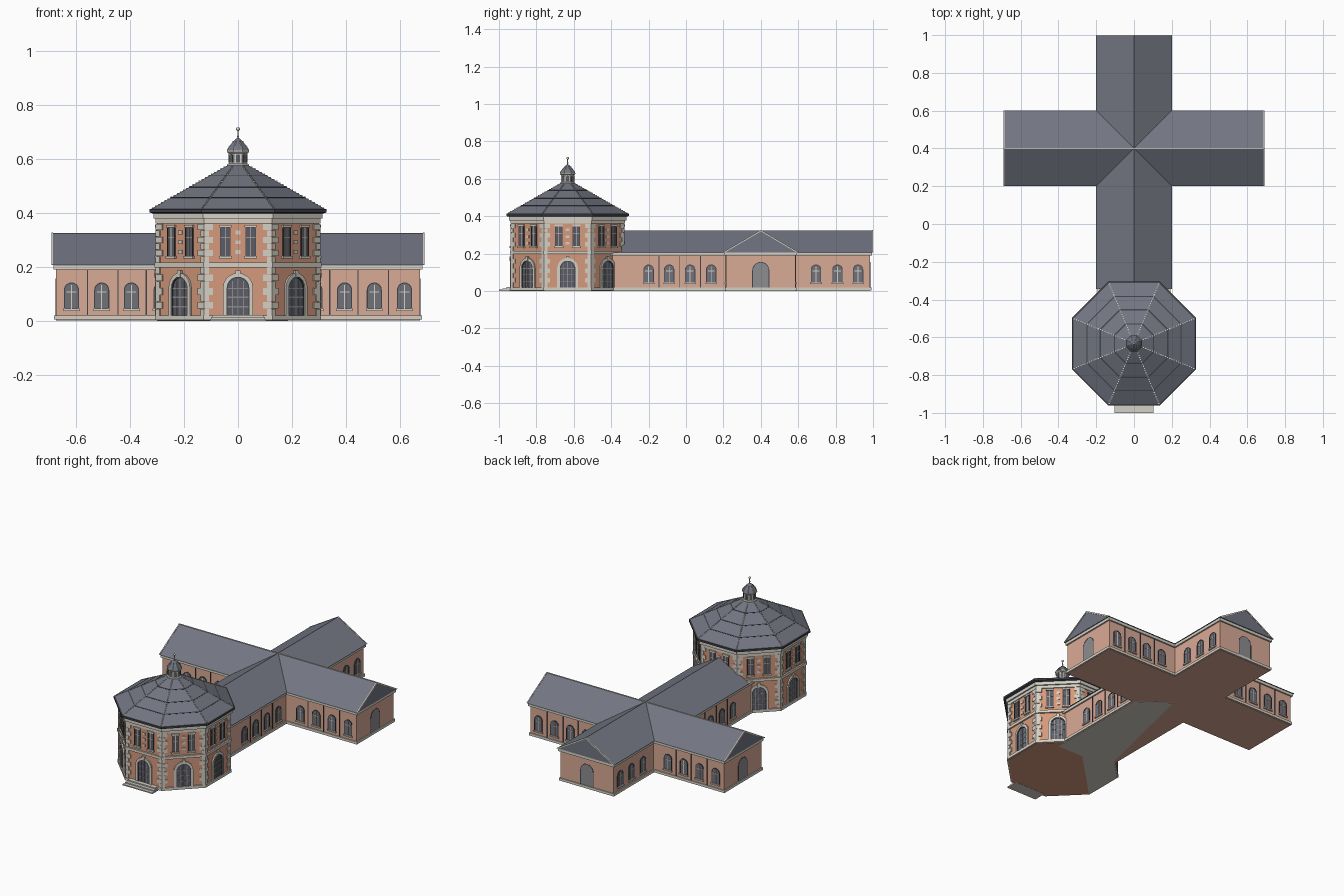
import bpy, bmesh
from math import pi, sin, cos, tan
from mathutils import Matrix, Vector

if "Cube" in bpy.data.objects:
    bpy.data.objects.remove(bpy.data.objects["Cube"])


def material(name, r, g, b):
    rgba = [(c / 255) ** 2.2 for c in (r, g, b)] + [1]
    m = bpy.data.materials.new(name)
    m.use_nodes = True
    m.diffuse_color = rgba
    m.node_tree.nodes["Principled BSDF"].inputs["Base Color"].default_value = rgba
    return m


PLASTER = material("pale brick", 217, 169, 148)
BRICK = material("orange brick", 213, 152, 123)
STONE = material("light stone", 212, 208, 197)
SLATE = material("slate", 114, 117, 129)
DARK = material("dark metal", 68, 69, 76)
GLASS = material("glass", 112, 113, 121)
DEEP = material("dark glass", 92, 93, 102)
DOOR = material("grey door", 140, 140, 144)

parts = {}


def part(name, mat):
    return parts.setdefault(name, (bmesh.new(), mat))[0]


def prism(bm, pts, to_world, d0, d1):
    """Extrude a 2D outline from depth d0 to d1, mapped by to_world(u, v, d)."""
    a, b = ([bm.verts.new(to_world(u, v, d)) for u, v in pts] for d in (d0, d1))
    bm.faces.new(a)
    bm.faces.new(b[::-1])
    for i in range(len(pts)):
        j = (i + 1) % len(pts)
        bm.faces.new((a[i], b[i], b[j], a[j]))


def upright(u, v, d):
    return Vector((u, v, d))


def along_y(u, v, d):
    return Vector((u, d, v))


def wall(x, y, angle):
    """Wall frame: u runs along the wall, v is up, d points outward."""
    t, n = Vector((cos(angle), sin(angle), 0)), Vector((sin(angle), -cos(angle), 0))
    return lambda u, v, d: Vector((x, y, 0)) + t * u + n * d + Vector((0, 0, v))


def rect(u0, u1, v0, v1):
    return [(u0, v0), (u1, v0), (u1, v1), (u0, v1)]


def arch(u, w, z0, z1, steps=10):
    arc = [(u + w * cos(pi * i / steps), z1 - w + w * sin(pi * i / steps)) for i in range(steps + 1)]
    return [(u - w, z0), (u + w, z0)] + arc


def arch_band(u, w, t, z0, z1):
    return arch(u, w + t, z0, z1 + t)[1:] + [(u - w - t, z0), (u - w, z0)] + arch(u, w, z0, z1)[:0:-1]


def lathe(bm, profile, cx=0, cy=0, sides=8):
    """Stack of regular polygons given as (apothem, height)."""
    rings = []
    for r, z in profile:
        R = r / cos(pi / sides)
        rings.append([bm.verts.new((cx + R * cos(2 * pi * (k + .5) / sides),
                                    cy + R * sin(2 * pi * (k + .5) / sides), z)) for k in range(sides)])
    for lo, hi in zip(rings, rings[1:]):
        for k in range(sides):
            j = (k + 1) % sides
            bm.faces.new((lo[k], lo[j], hi[j], hi[k]))
    bm.faces.new(rings[0][::-1])
    bm.faces.new(rings[-1])


def dots(bm, a, b, count, r):
    for i in range(count):
        p = Vector(a).lerp(Vector(b), (i + .5) / count)
        bmesh.ops.create_cube(bm, size=2 * r, matrix=Matrix.Translation(p))


# Cross-shaped wings
W, XE, YE, YC, Y0 = .185, .675, .985, .4, -.5


def cross(o):
    w, x, n, s = W + o, XE + o, YC + W + o, YC - W - o
    right = [(w, Y0), (w, s), (x, s), (x, n), (w, n), (w, YE + o)]
    return right + [(-u, v) for u, v in right[::-1]]


prism(part("wing_walls", PLASTER), cross(0), upright, .001, .207)
prism(part("wing_plinth", STONE), cross(.006), upright, .004, .02)
prism(part("wing_cornice", STONE), cross(.009), upright, .189, .206)
prism(part("nave_floor", STONE), [(-W, -.45), (W, -.45), (W, YC - W), (0, .35)], upright, 0, .003)

# Crossing gable roofs with light verges and ridge
gable = [(-.2, .207), (.2, .207), (0, .325)]
verge = [(-.2, .207), (-.19, .207), (0, .319), (.19, .207), (.2, .207), (.2, .209), (0, .327), (-.2, .209)]


def along_x(u, v, d):
    return Vector((d, YC + u, v))


roof = part("wing_roof", SLATE)
prism(roof, gable, along_y, -.345, .998)
prism(roof, gable, along_x, -.688, .688)
for e in (-1, 1):
    prism(part("gable_verges", STONE), verge, along_x, e * .685, e * .691)
prism(part("gable_verges", STONE), verge, along_y, .995, 1)
prism(part("wing_ridge", STONE), rect(-.003, .003, .322, .326), along_x, -.69, .69)


def small_window(f, u):
    w, z0, z1 = .024, .045, .138
    prism(part("wing_window_frames", DARK), arch_band(u, w, .004, z0, z1), f, -.002, .004)
    prism(part("wing_window_glass", GLASS), arch(u, w, z0, z1), f, -.002, .002)
    bars = part("wing_window_bars", STONE)
    prism(bars, rect(u - .002, u + .002, z0, z1 - .006), f, 0, .004)
    prism(bars, rect(u - w + .006, u + w - .006, .105, .109), f, 0, .004)
    prism(part("wing_window_sills", STONE), rect(u - .031, u + .031, z0 - .008, z0), f, -.002, .009)


def window_row(f, spots):
    for u in spots:
        small_window(f, u)


def downpipes(f, spots):
    for u in spots:
        prism(part("downpipes", DARK), rect(u - .002, u + .002, .02, .19), f, -.001, .004)


def end_door(f):
    prism(part("wing_door_frames", DARK), arch_band(0, .042, .004, .02, .152), f, -.002, .0015)
    prism(part("wing_doors", DOOR), arch(0, .042, .02, .152), f, -.002, .001)


arm = [.285, .395, .505, .617]
for s in (-1, 1):
    side = wall(s * W, 0, s * pi / 2)
    window_row(side, [s * y for y in (-.2, -.09, .022, .135)])
    window_row(side, [s * y for y in (.695, .81, .92)])
    downpipes(side, [s * y for y in (-.145, -.034, .078)])
    for angle, y in ((0, YC - W), (pi, YC + W)):
        window_row(wall(0, y, angle), [s * x for x in arm])
        downpipes(wall(0, y, angle), [s * x for x in (.34, .445, .558)])
    end_door(wall(s * XE, YC, s * pi / 2))
end_door(wall(0, YE, pi))

# Octagonal hall: body, plinth and cornices
OY, A = -.633, .3
half = A * tan(pi / 8)


def octagon(name, mat, *profile):
    lathe(part(name, mat), profile, 0, OY)


octagon("hall_walls", BRICK, (A, .001), (A, .39))
octagon("hall_plinth", STONE, (A + .008, .003), (A + .008, .02))
octagon("hall_string_course", STONE, (A + .009, .198), (A + .009, .215))
octagon("hall_frieze", STONE, (A + .006, .36), (A + .006, .378))
octagon("hall_cornice", STONE, (A + .014, .378), (A + .014, .398))
octagon("hall_gutter", DARK, (.318, .398), (.328, .402), (.328, .413), (.318, .416))
prism(part("hall_floor", STONE), [(-A, OY - half), (half, OY + A), (-half, OY + A), (-A, OY + half)], upright, 0, .003)


def roof_z(a):
    return .412 + (.326 - a) * .163 / .286


octagon("hall_roof", SLATE, (.326, .412), (.04, .575))
for a in (.25, .18, .105):
    z = roof_z(a)
    octagon("hall_roof_seams", DARK, (a, z - .002), (a + .002, z + .001), (a - .002, z + .0025))


def rib_dots(name, low, high, count, r):
    """Dotted light ribs on the eight hips, between two (apothem, height) points."""
    for k in range(8):
        d = Vector((cos(pi * (k + .5) / 4), sin(pi * (k + .5) / 4), 0)) / cos(pi / 8)
        a, b = (Vector((0, OY, z)) + d * ap for ap, z in (low, high))
        dots(part(name, STONE), a, b, count, r)


rib_dots("hall_roof_ribs", (.322, roof_z(.322)), (.045, roof_z(.045)), 24, .0028)


# Hall facades, one per side
def tall_arch(f):
    w, z0, z1 = .042, .02, .163
    prism(part("hall_arch_surrounds", STONE), arch_band(0, w, .014, z0, z1), f, -.002, .008)
    prism(part("hall_arch_keystones", STONE), [(-.006, .16), (.006, .16), (.01, .186), (-.01, .186)], f, 0, .011)
    prism(part("hall_arch_glass", DEEP), arch(0, w, z0, z1), f, -.002, .002)
    prism(part("hall_arch_frames", DARK), arch_band(0, w - .004, .004, z0, z1 - .004), f, 0, .005)
    bars = part("hall_arch_bars", DOOR)
    for u in (-.02, 0, .02):
        prism(bars, rect(u - .002, u + .002, z0, .155 if u == 0 else .147), f, 0, .004)
    for v in (.05, .085, .118):
        prism(bars, rect(-w, w, v, v + .004), f, 0, .004)


def upper_window(f, u):
    w, z0, z1 = .017, .24, .345
    prism(part("hall_upper_glass", DEEP), rect(u - w, u + w, z0, z1), f, -.002, .002)
    frame, bars, stone = (part("hall_upper_frames", DARK), part("hall_upper_bars", STONE),
                          part("hall_upper_surrounds", STONE))
    for s in (-1, 1):
        a, b = sorted((u + s * w, u + s * (w + .003)))
        prism(frame, rect(a, b, z0, z1), f, -.001, .005)
    prism(bars, rect(u - .0015, u + .0015, z0, z1), f, 0, .004)
    prism(bars, rect(u - w, u + w, .306, .309), f, 0, .004)
    prism(stone, rect(u - .024, u + .024, z0 - .01, z0), f, -.001, .01)
    prism(stone, rect(u - .022, u + .022, z1, z1 + .01), f, -.001, .008)


for k in range(8):
    ang = k * pi / 4
    f = wall(A * sin(ang), OY - A * cos(ang), ang)
    if k != 4:
        tall_arch(f)
    for u in (-.047, .047):
        upper_window(f, u)
    # Alternating corner quoins, and small blocks between the upper windows
    for z_start, count, pitch in ((.02, 7, .0254), (.215, 6, .0242)):
        for i in range(count):
            z = z_start + i * pitch
            length = .031 if i % 2 else .017
            for s in (-1, 1):
                a, b = sorted((s * (half - length), s * (half + .002)))
                prism(part("hall_quoins", STONE), rect(a, b, z, z + pitch - .001), f, -.002, .005)
    for i in range(3):
        prism(part("hall_pier_blocks", STONE), rect(-.01, .01, .248 + i * .036, .262 + i * .036), f, -.002, .004)

# Front steps
for i, (y, w) in enumerate(((-1, .104), (-.98, .1), (-.96, .096))):
    prism(part("front_steps", STONE), rect(-w, w, y, -.92), upright, 0, .007 * (i + 1))

# Cupola and finial
octagon("cupola_base", STONE, (.041, .57), (.041, .578), (.036, .582))
octagon("cupola_drum", STONE, (.034, .578), (.034, .626))
octagon("cupola_cornice", STONE, (.036, .62), (.041, .626), (.041, .631))
octagon("cupola_roof", SLATE, (.042, .63), (.03, .65), (.014, .668), (.005, .676))
rib_dots("cupola_ribs", (.04, .633), (.016, .667), 5, .0018)
for k in range(8):
    ang = k * pi / 4
    f = wall(.034 * sin(ang), OY - .034 * cos(ang), ang)
    prism(part("cupola_louvres", DEEP), arch(0, .008, .586, .617, 6), f, -.001, .002)
lathe(part("finial_rod", STONE), [(.003, .67), (.002, .71)], 0, OY)
for z, r in ((.71, .007), (.685, .0045)):
    bmesh.ops.create_uvsphere(part("finial_balls", STONE), u_segments=12, v_segments=8, radius=r,
                              matrix=Matrix.Translation((0, OY, z)))

# Turn every collected part into an object
for name, (bm, mat) in parts.items():
    bmesh.ops.recalc_face_normals(bm, faces=bm.faces)
    for face in bm.faces:
        face.smooth = name == "finial_balls"
    mesh = bpy.data.meshes.new(name)
    bm.to_mesh(mesh)
    bm.free()
    mesh.materials.append(mat)
    bpy.context.collection.objects.link(bpy.data.objects.new(name, mesh))
